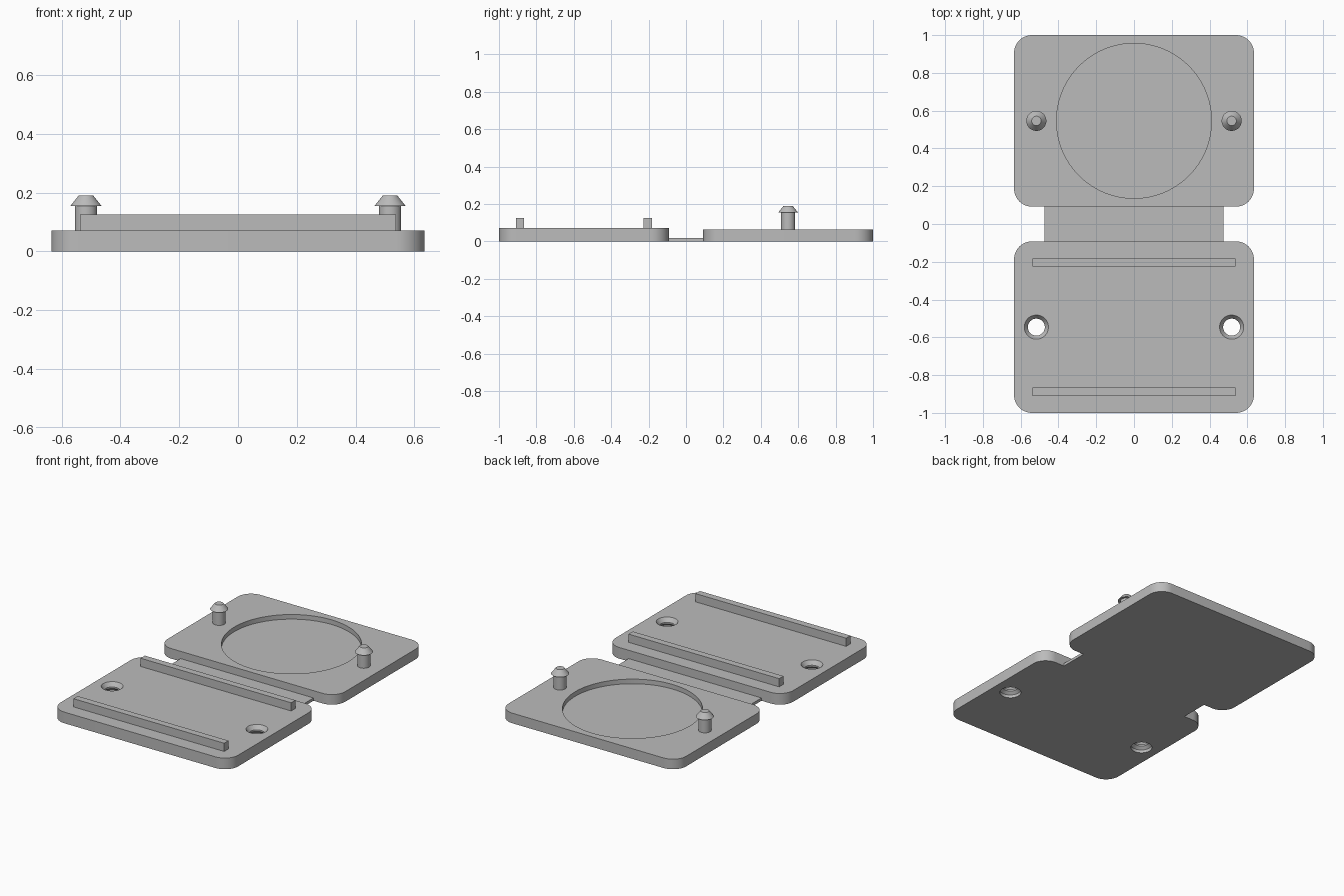
import bpy
import bmesh
from math import cos, sin, pi, radians

cube = bpy.data.objects.get("Cube")
if cube:
    bpy.data.objects.remove(cube, do_unlink=True)

grey = bpy.data.materials.new("plain_grey")
grey.use_nodes = True
GREY = (0.5, 0.5, 0.5, 1)
grey.diffuse_color = GREY
grey.node_tree.nodes["Principled BSDF"].inputs["Base Color"].default_value = GREY

HALF_X, Y_IN, Y_OUT, CORNER = 0.635, 0.092, 1.0, 0.095
Y_MID = (Y_IN + Y_OUT) / 2
FRONT_TOP, BACK_TOP = 0.072, 0.065
PIN_X = 0.517


def finish(name, bm):
    bmesh.ops.recalc_face_normals(bm, faces=bm.faces)
    mesh = bpy.data.meshes.new(name)
    bm.to_mesh(mesh)
    bm.free()
    mesh.materials.append(grey)
    obj = bpy.data.objects.new(name, mesh)
    bpy.context.collection.objects.link(obj)
    return obj


def extrude(name, outline, z0, z1):
    bm = bmesh.new()
    face = bm.faces.new([bm.verts.new((x, y, z0)) for x, y in outline])
    top = bmesh.ops.extrude_face_region(bm, geom=[face])["geom"]
    for v in top:
        if isinstance(v, bmesh.types.BMVert):
            v.co.z = z1
    return finish(name, bm)


def box(name, x, y0, y1, z0, z1):
    return extrude(name, [(-x, y0), (x, y0), (x, y1), (-x, y1)], z0, z1)


def rounded_plate(name, y_mid, height):
    dx, dy = HALF_X - CORNER, (Y_OUT - Y_IN) / 2 - CORNER
    outline = []
    for i, (sx, sy) in enumerate([(1, 1), (-1, 1), (-1, -1), (1, -1)]):
        for k in range(13):
            a = (i + k / 12) * pi / 2
            outline.append((sx * dx + CORNER * cos(a), y_mid + sy * dy + CORNER * sin(a)))
    return extrude(name, outline, 0, height)


def lathe(name, profile, x, y, sides=48):
    """Stack of (radius, z) rings, capped at both ends."""
    bm = bmesh.new()
    rings = [[bm.verts.new((x + r * cos(2 * pi * k / sides), y + r * sin(2 * pi * k / sides), z))
              for k in range(sides)] for r, z in profile]
    for lo, hi in zip(rings, rings[1:]):
        for k in range(sides):
            n = (k + 1) % sides
            bm.faces.new((lo[k], lo[n], hi[n], hi[k]))
    bm.faces.new(rings[0])
    bm.faces.new(rings[-1])
    return finish(name, bm)


def cut(obj, cutter):
    cutter.hide_render = True
    mod = obj.modifiers.new("cut", "BOOLEAN")
    mod.operation, mod.solver, mod.object = "DIFFERENCE", "EXACT", cutter
    bpy.context.view_layer.objects.active = obj
    bpy.ops.object.modifier_apply(modifier=mod.name)
    bpy.data.objects.remove(cutter, do_unlink=True)


# Back plate with a round recess
back_plate = rounded_plate("back_plate", Y_MID, BACK_TOP)
cut(back_plate, lathe("recess_cutter", [(0.41, 0.035), (0.41, 0.2)], 0, Y_MID, 128))

# Front plate with two waisted snap holes
front_plate = rounded_plate("front_plate", -Y_MID, FRONT_TOP)
HOLE = [(0.064, -0.05), (0.064, 0.02), (0.045, 0.036), (0.045, 0.046), (0.064, FRONT_TOP), (0.064, 0.2)]
for side in (-1, 1):
    cut(front_plate, lathe("hole_cutter", HOLE, side * PIN_X, -Y_MID))

# Thin flexible hinge between the plates
hinge = box("hinge_strip", 0.475, -Y_IN, Y_IN, 0, 0.018)

# Snap pins with flared heads
PIN = [(0.038, BACK_TOP), (0.038, 0.155), (0.053, 0.155), (0.025, 0.19)]
pins = [lathe(name, PIN, side * PIN_X, Y_MID)
        for name, side in (("left_pin", 1), ("right_pin", -1))]

# Raised ribs on the front plate
ribs = []
for name, y in (("inner_rib", -Y_MID + 0.342), ("outer_rib", -Y_MID - 0.342)):
    ribs.append(box(name, 0.538, y - 0.022, y + 0.022, FRONT_TOP, 0.125))

# Smooth the round walls, keep hard edges
bpy.ops.object.select_all(action="DESELECT")
for obj in [back_plate, front_plate, hinge, *pins, *ribs]:
    obj.select_set(True)
bpy.context.view_layer.objects.active = back_plate
bpy.ops.object.shade_smooth_by_angle(angle=radians(30))
